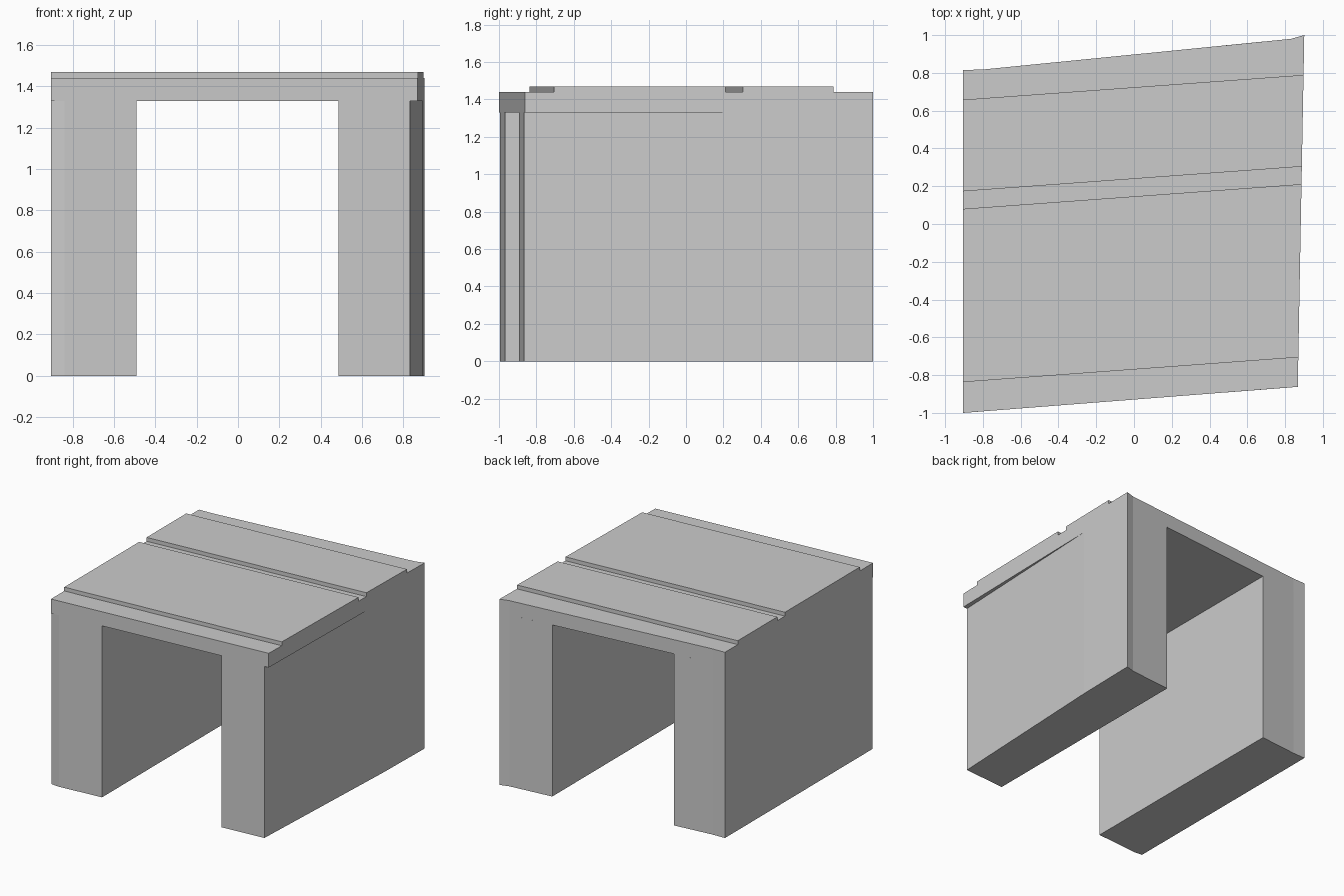
import bpy
import bmesh

cube = bpy.data.objects.get("Cube")
if cube:
    bpy.data.objects.remove(cube, do_unlink=True)

concrete = bpy.data.materials.new("light_grey_concrete")
concrete.use_nodes = True
colour = (0.6, 0.6, 0.6, 1)
concrete.diffuse_color = colour
concrete.node_tree.nodes["Principled BSDF"].inputs["Base Color"].default_value = colour

LEFT, WALL_TOP, DECK_TOP, SURFACE_TOP = -0.905, 1.33, 1.44, 1.47


def prism(name, outline, bottom, top):
    """Extrude a counter-clockwise plan outline between two heights."""
    bm = bmesh.new()
    base = bm.faces.new([bm.verts.new((x, y, bottom)) for x, y in outline])
    grown = bmesh.ops.extrude_face_region(bm, geom=[base], use_keep_orig=True)
    moved = [v for v in grown["geom"] if isinstance(v, bmesh.types.BMVert)]
    bmesh.ops.translate(bm, verts=moved, vec=(0, 0, top - bottom))
    bmesh.ops.recalc_face_normals(bm, faces=bm.faces)
    mesh = bpy.data.meshes.new(name)
    bm.to_mesh(mesh)
    bm.free()
    mesh.materials.append(concrete)
    obj = bpy.data.objects.new(name, mesh)
    bpy.context.collection.objects.link(obj)
    return obj


def edge_x(y):
    """Slanted right-hand edge of the deck."""
    return 0.867 + (y + 0.862) * 0.0185


# Skewed bridge deck
prism("deck", [(LEFT, -1), (edge_x(-0.862), -0.862), (edge_x(1), 1),
               (0.83, 0.98), (-0.8, 0.818), (LEFT, 0.815)], WALL_TOP, DECK_TOP)

# Abutment walls under the deck
prism("right_abutment", [(LEFT, -0.99), (-0.84, -0.995), (-0.49, -0.967),
                         (-0.49, 0.849), (-0.8, 0.818), (LEFT, 0.815)], 0, WALL_TOP)
prism("left_abutment", [(0.485, -0.892), (0.832, -0.865), (edge_x(0.51), 0.51),
                        (edge_x(1), 1), (0.83, 0.98), (0.485, 0.946)], 0, WALL_TOP)

# Raised surface strips, parted by a skewed groove
for name, front, back in (("front_surface", -0.837, 0.08),
                          ("back_surface", 0.173, 0.658)):
    skew = 0.131
    f, b = front + skew, back + skew
    prism(name, [(LEFT, front), (edge_x(f), f), (edge_x(b), b), (LEFT, back)],
          DECK_TOP, SURFACE_TOP)
